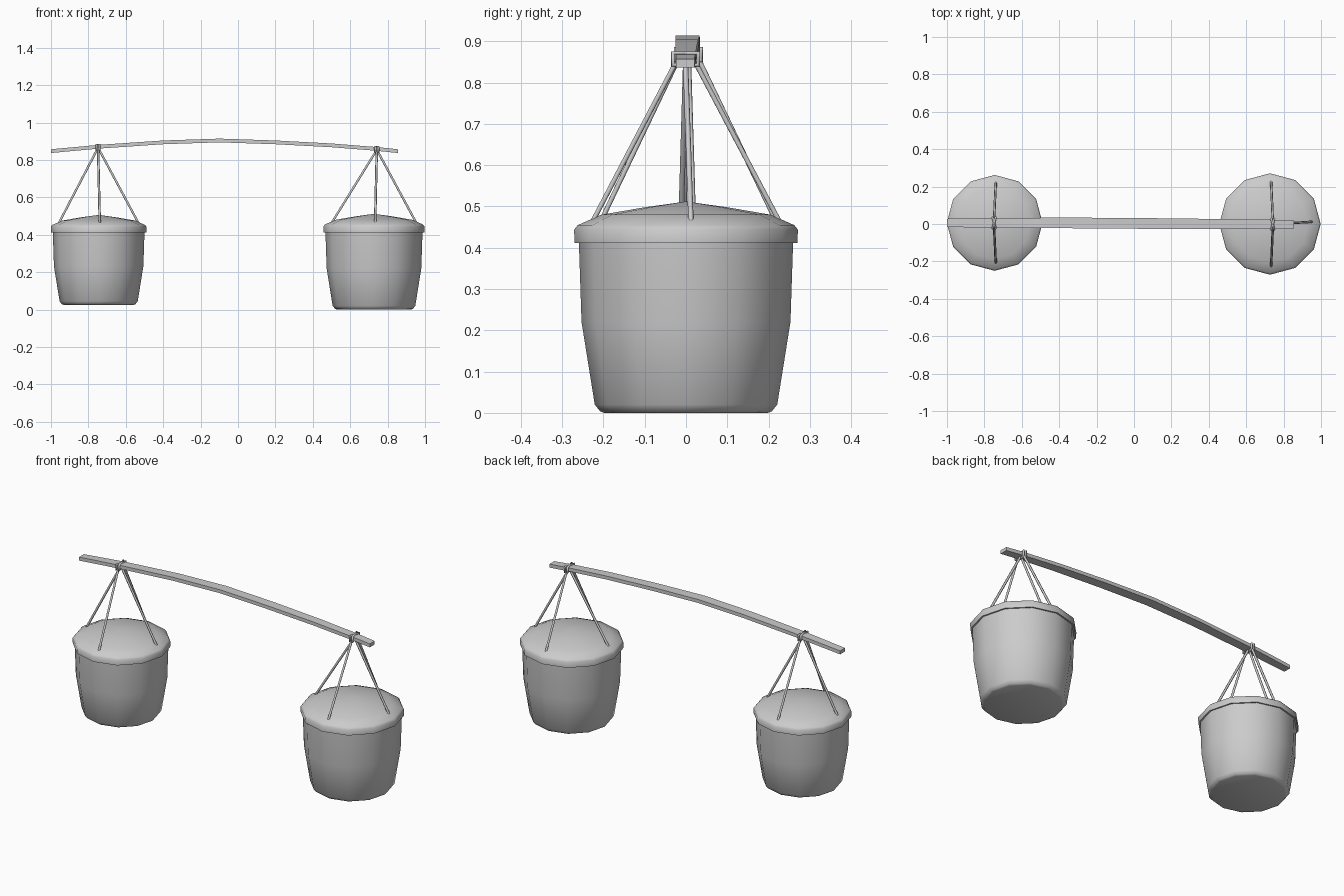
import bpy, bmesh, math
from mathutils import Vector

if "Cube" in bpy.data.objects:
    bpy.data.objects.remove(bpy.data.objects["Cube"])


def finish(name, bm, smooth=True, angle=45):
    bmesh.ops.recalc_face_normals(bm, faces=bm.faces)
    mesh = bpy.data.meshes.new(name)
    bm.to_mesh(mesh)
    bm.free()
    ob = bpy.data.objects.new(name, mesh)
    bpy.context.collection.objects.link(ob)
    if smooth:
        bpy.ops.object.select_all(action='DESELECT')
        ob.select_set(True)
        bpy.context.view_layer.objects.active = ob
        bpy.ops.object.shade_smooth_by_angle(angle=math.radians(angle))
    return ob


def bridge(bm, rings, caps=True):
    n = len(rings[0])
    for a, b in zip(rings, rings[1:]):
        for i in range(n):
            j = (i + 1) % n
            bm.faces.new((a[i], a[j], b[j], b[i]))
    if caps:
        bm.faces.new(rings[0])
        bm.faces.new(rings[-1])


def lathe(name, profile, center, sides=12):
    bm = bmesh.new()
    rings = [[bm.verts.new((center[0] + r * math.cos(math.tau * i / sides),
                            center[1] + r * math.sin(math.tau * i / sides),
                            center[2] + z)) for i in range(sides)]
             for r, z in profile]
    bridge(bm, rings)
    bmesh.ops.remove_doubles(bm, verts=bm.verts, dist=1e-5)
    return finish(name, bm)


def rope(name, a, b, radius=0.0065, sides=6):
    a, b = Vector(a), Vector(b)
    turn = (b - a).to_track_quat('Z', 'Y')
    bm = bmesh.new()
    rings = [[bm.verts.new(p + turn @ Vector((radius * math.cos(math.tau * i / sides),
                                              radius * math.sin(math.tau * i / sides), 0)))
              for i in range(sides)] for p in (a, b)]
    bridge(bm, rings)
    return finish(name, bm, angle=65)


def lashing(name, x, y, z, lean):
    # rope loop wound around the pole, leaning sideways
    cu = bpy.data.curves.new(name, 'CURVE')
    cu.dimensions = '3D'
    cu.bevel_depth = 0.006
    cu.bevel_resolution = 1
    sp = cu.splines.new('POLY')
    loop = [(-0.031, -0.015), (0.031, -0.015), (0.031, 0.014), (-0.031, 0.014)]
    sp.points.add(len(loop) - 1)
    for p, (dy, dz) in zip(sp.points, loop):
        p.co = (x + lean * dy / 0.031, y + dy, z + dz, 1)
    sp.use_cyclic_u = True
    ob = bpy.data.objects.new(name, cu)
    bpy.context.collection.objects.link(ob)


# Bowed carrying pole: x, centre y, centre z, half width
pole = [(-1.0, 0.006, 0.847, 0.022), (-0.74, 0.006, 0.871, 0.026),
        (-0.40, 0.006, 0.894, 0.028), (-0.10, 0.004, 0.904, 0.029),
        (0.20, 0.002, 0.894, 0.028), (0.50, 0.0, 0.878, 0.026),
        (0.74, -0.001, 0.859, 0.024), (0.855, -0.002, 0.847, 0.022)]
bm = bmesh.new()
bridge(bm, [[bm.verts.new((x, y + sy * w, z + sz * 0.010))
             for sy, sz in ((-1, -1), (1, -1), (1, 1), (-1, 1))]
            for x, y, z, w in pole])
finish("carrying_pole", bm, angle=30)

# Basket and lid profiles (radius, height)
body = [(0.198, 0.0), (0.208, 0.004), (0.221, 0.020), (0.253, 0.22), (0.260, 0.43)]
lid = [(0.255, 0.414), (0.270, 0.412), (0.271, 0.444), (0.262, 0.455),
       (0.205, 0.480), (0.10, 0.498), (0.0, 0.512)]

# side, basket centre, radius scale, height scale, pole tie point
sets = [("left", (-0.745, 0.006, 0.025), 0.945, 0.94, (-0.748, 0.006, 0.868)),
        ("right", (0.727, 0.0, 0.0), 1.0, 1.0, (0.742, -0.001, 0.858))]

for side, c, sr, sz, tie in sets:
    lathe(side + "_basket", [(r * sr, z * sz) for r, z in body], c)
    lathe(side + "_lid", [(r * sr, z * sz) for r, z in lid], c)
    # Four hanging ropes spreading from the pole to the lid
    for i, (dx, dy) in enumerate(((1, 0), (0, 1), (-1, 0), (0, -1))):
        top = (tie[0] + dx * 0.006, tie[1] + dy * 0.026, tie[2] - 0.014)
        foot = (c[0] + dx * 0.226 * sr + 0.006 * abs(dy), c[1] + dy * 0.226 * sr + 0.012 * dx,
                c[2] + 0.464 * sz)
        rope(f"{side}_rope_{i + 1}", top, foot)
    # Crossed lashing on the pole
    for k, lean in enumerate((0.008, -0.008)):
        lashing(f"{side}_lashing_{k + 1}", *tie, lean)
